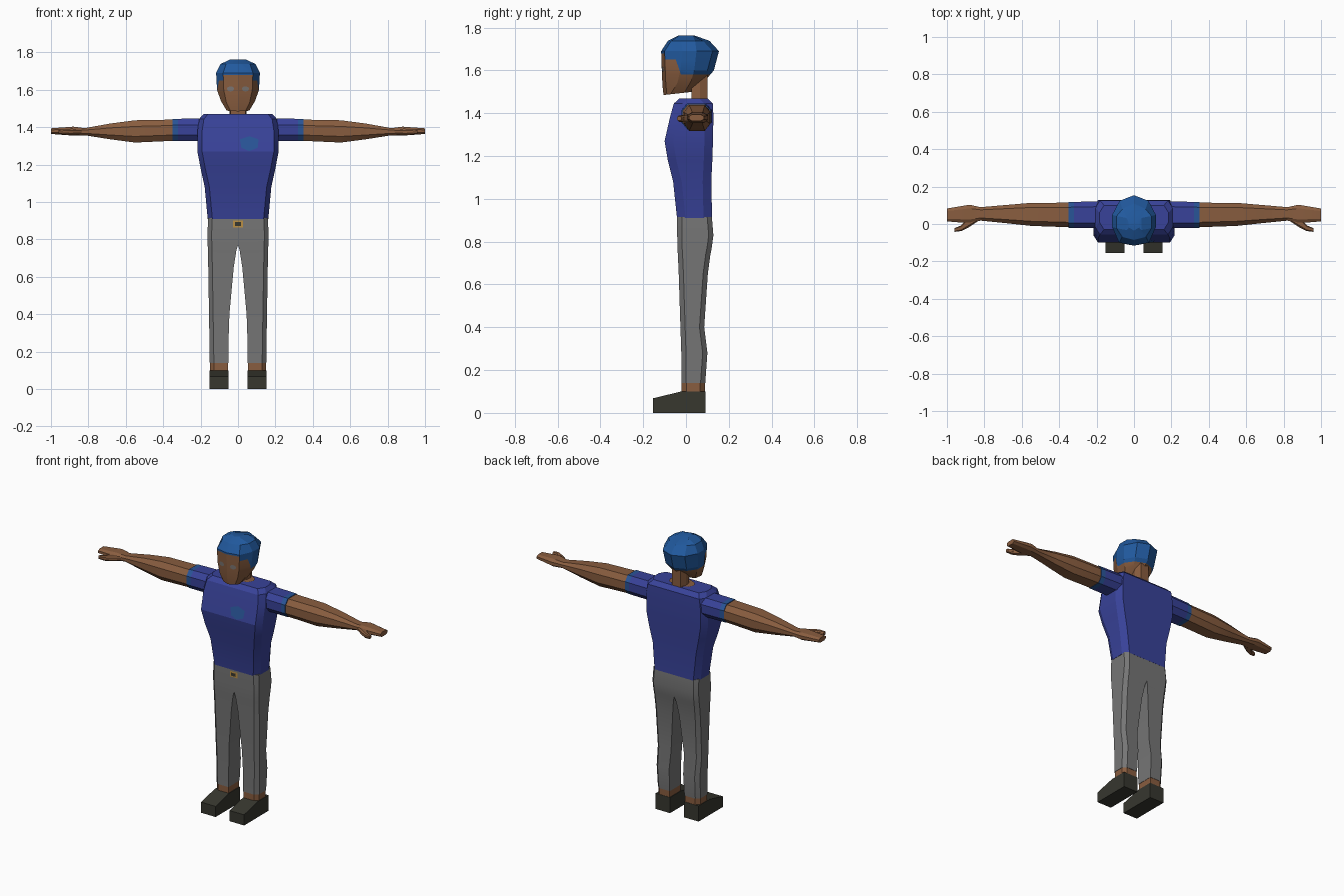
import bpy, bmesh, math
from mathutils import Vector
from mathutils.bvhtree import BVHTree

if "Cube" in bpy.data.objects:
    bpy.data.objects.remove(bpy.data.objects["Cube"])

COLOURS = {
    "skin": (0.25, 0.11, 0.05), "shirt_blue": (0.04, 0.055, 0.32),
    "hair_blue": (0.015, 0.10, 0.34), "trouser_grey": (0.18, 0.18, 0.18),
    "shoe_dark": (0.038, 0.038, 0.028), "eye_grey": (0.2, 0.18, 0.17),
    "trim_blue": (0.022, 0.09, 0.31), "buckle_gold": (0.5, 0.28, 0.06),
}
MATS = {}
for key, rgb in COLOURS.items():
    MATS[key] = bpy.data.materials.new(key)
    MATS[key].diffuse_color = (*rgb, 1)


def finish(name, bm, mats, rule=None, smooth=True):
    bmesh.ops.recalc_face_normals(bm, faces=bm.faces)
    if rule:
        for f in bm.faces:
            f.material_index = rule(f.calc_center_median(), f.normal)
    me = bpy.data.meshes.new(name)
    bm.to_mesh(me)
    bm.free()
    for m in mats:
        me.materials.append(MATS[m])
    ob = bpy.data.objects.new(name, me)
    bpy.context.collection.objects.link(ob)
    if smooth:
        bpy.ops.object.select_all(action='DESELECT')
        ob.select_set(True)
        bpy.context.view_layer.objects.active = ob
        bpy.ops.object.shade_smooth_by_angle(angle=math.radians(22))
    return ob


def loft(rings):
    """Skin a series of equal-length rings and cap both ends."""
    bm = bmesh.new()
    loops = [[bm.verts.new(p) for p in r] for r in rings]
    n = len(loops[0])
    for a, b in zip(loops, loops[1:]):
        for i in range(n):
            j = (i + 1) % n
            bm.faces.new((a[i], a[j], b[j], b[i]))
    bm.faces.new(loops[0])
    bm.faces.new(loops[-1])
    return bm


def arm_ring(s, x, y0, y1, z0, z1):
    """Eight-sided section across the arm axis."""
    cy, cz, hy, hz = (y0 + y1) / 2, (z0 + z1) / 2, (y1 - y0) / 2, (z1 - z0) / 2
    pts = [(1, .45), (.6, 1), (-.6, 1), (-1, .45), (-1, -.45), (-.6, -1), (.6, -1), (1, -.45)]
    return [(s * x, cy + a * hy, cz + b * hz) for a, b in pts]


def leg_ring(s, z, x0, x1, y0, y1, c=0.022):
    """Section with a straight inner side and a bevelled outer side."""
    pts = [(x0, y0), (x1 - c, y0), (x1, y0 + c), (x1, y1 - c), (x1 - c, y1), (x0, y1)]
    return [(s * x, y, z) for x, y in pts]


# torso: bevelled box section with a skin neckline on top
def torso_ring(z, w, y0, y1, c=0.025):
    half = [(w - c, y0), (w, y0 + c * 1.6), (w, y1 - c * 1.6), (w - c, y1)]
    return [(x, y, z) for x, y in half] + [(-x, y, z) for x, y in reversed(half)]


bm = loft([torso_ring(*r) for r in (
    (0.91, .162, -.042, .122), (1.08, .178, -.06, .118), (1.18, .2, -.085, .123),
    (1.27, .217, -.1, .126), (1.38, .217, -.075, .128), (1.445, .207, -.057, .126),
    (1.47, .185, -.03, .1))])
shirt_tree = BVHTree.FromBMesh(bm)
finish("shirt", bm, ["shirt_blue"])

bm = bmesh.new()
bm.faces.new([bm.verts.new((.085 * math.cos(a), .04 + .055 * math.sin(a), 1.474))
              for a in [i * math.tau / 10 for i in range(10)]])
finish("neckline", bm, ["skin"], smooth=False)

# neck
finish("neck", loft([[(x, y, z) for x, y in ((-.04, .025), (.04, .025), (.045, .065), (.03, .1),
                                             (-.03, .1), (-.045, .065))]
                     for z in (1.45, 1.6)]), ["skin"])


# head with hair chosen by position
def head_ring(zf, zb, w, yf, yb):
    ym = yf + (yb - yf) * .5
    half = [(0, yf), (.68 * w, yf + .016), (w, ym - .035), (w, ym + .03), (.66 * w, yb - .03), (0, yb)]
    full = half + [(-x, y) for x, y in reversed(half[1:-1])]
    return [(x, y, zf + (zb - zf) * (y - yf) / (yb - yf)) for x, y in full]


bm = loft([head_ring(*r) for r in (
    (1.485, 1.50, .06, -.105, .03), (1.53, 1.565, .092, -.11, .1), (1.60, 1.60, .112, -.113, .13),
    (1.69, 1.69, .117, -.116, .154), (1.738, 1.738, .093, -.085, .11),
    (1.763, 1.763, .04, -.035, .04))])
face_tree = BVHTree.FromBMesh(bm)
for co, no in (((0, 0, 1.68), (0, 0, 1)), ((0, 0, 1.65), (0, 0, 1)), ((0, -.03, 1.6), (0, 1, .35)),
               ((0, 0, 1.58), (0, 0, 1))):
    bmesh.ops.bisect_plane(bm, geom=bm.verts[:] + bm.edges[:] + bm.faces[:],
                           plane_co=co, plane_no=no)


def hair_rule(c, n):
    behind = c.y + .03 + .35 * (c.z - 1.6) > 0
    temple = abs(n.x) > .5 and c.z > 1.65
    return int(c.z > 1.68 or temple or (behind and c.z > 1.575 and n.z > -.7))


finish("head", bm, ["skin", "hair_blue"], hair_rule)


# thin plates laid on a surface facing the front
def plate(name, tree, outline, mat, lift=0.003):
    bm = bmesh.new()
    vs = []
    for x, z in outline:
        hit = tree.ray_cast(Vector((x, -1, z)), Vector((0, 1, 0)))[0]
        vs.append(bm.verts.new((x, hit.y - lift, z)))
    f = bm.faces.new(vs)
    f.normal_update()
    if f.normal.y > 0:
        f.normal_flip()
    me_ob = bpy.data.meshes.new(name)
    bm.to_mesh(me_ob)
    bm.free()
    me_ob.materials.append(MATS[mat])
    bpy.context.collection.objects.link(bpy.data.objects.new(name, me_ob))


for s, side in ((1, "left"), (-1, "right")):
    plate(side + "_eye", face_tree,
          [(s * .04 + .02 * math.cos(i * math.tau / 8), 1.605 + .014 * math.sin(i * math.tau / 8))
           for i in range(8)], "eye_grey")
plate("chest_badge", shirt_tree, [(.01, 1.335), (.06, 1.352), (.11, 1.335), (.105, 1.29),
                                  (.06, 1.272), (.018, 1.29)], "trim_blue")

# arms, sleeves, legs and shoes on both sides
for s, side in ((1, "left"), (-1, "right")):
    finish(side + "_sleeve", loft([arm_ring(s, *r) for r in (
        (.17, -.022, .122, 1.325, 1.447), (.32, -.022, .118, 1.325, 1.445),
        (.35, -.022, .117, 1.325, 1.445))]),
        ["shirt_blue", "trim_blue"], lambda c, n: int(abs(c.x) > .325))
    finish(side + "_arm", loft([arm_ring(s, *r) for r in (
        (.33, -.018, .114, 1.328, 1.441), (.55, -.01, .113, 1.318, 1.437),
        (.68, .004, .102, 1.335, 1.42), (.82, .018, .09, 1.357, 1.395),
        (.88, .004, .103, 1.355, 1.403), (1.0, .014, .083, 1.364, 1.394))]), ["skin"])
    finish(side + "_thumb", loft([arm_ring(s, *r) for r in (
        (.83, .018, .05, 1.362, 1.39), (.89, -.022, .03, 1.358, 1.392),
        (.925, -.038, -.008, 1.36, 1.39), (.96, -.042, -.022, 1.365, 1.385))]), ["skin"])
    finish(side + "_trouser_leg", loft([leg_ring(s, *r) for r in (
        (.14, .052, .151, -.022, .09), (.28, .05, .153, -.022, .1), (.4, .046, .155, -.026, .085),
        (.65, .023, .159, -.034, .102), (.74, .009, .161, -.038, .114),
        (.77, 0, .162, -.04, .12), (.83, 0, .163, -.041, .128), (.915, 0, .16, -.041, .121))]),
        ["trouser_grey"])
    finish(side + "_ankle", loft([leg_ring(s, z, .054, .149, -.02, .088) for z in (.09, .145)]),
           ["skin"])
    # shoe: side profile swept across its width
    profile = [(-.155, 0), (.09, 0), (.09, .1), (-.022, .1), (-.155, .068)]
    finish(side + "_shoe", loft([[(s * x, y, z) for y, z in profile] for x in (.05, .152)]),
           ["shoe_dark"], smooth=False)

# belt buckle: gold frame with a dark centre
for name, w, h, y, mat in (("buckle_frame", .026, .018, -.044, "buckle_gold"),
                           ("buckle_centre", .016, .01, -.047, "shoe_dark")):
    bm = bmesh.new()
    bm.faces.new([bm.verts.new((a * w, y, .883 + b * h))
                  for a, b in ((-1, -1), (1, -1), (1, 1), (-1, 1))])
    ob = finish(name, bm, [mat], smooth=False)
    if ob.data.polygons[0].normal.y > 0:
        ob.data.flip_normals()

for m in bpy.data.materials:
    if m.users and not m.is_grease_pencil:
        m.use_nodes = True
        m.node_tree.nodes["Principled BSDF"].inputs["Base Color"].default_value = m.diffuse_color
